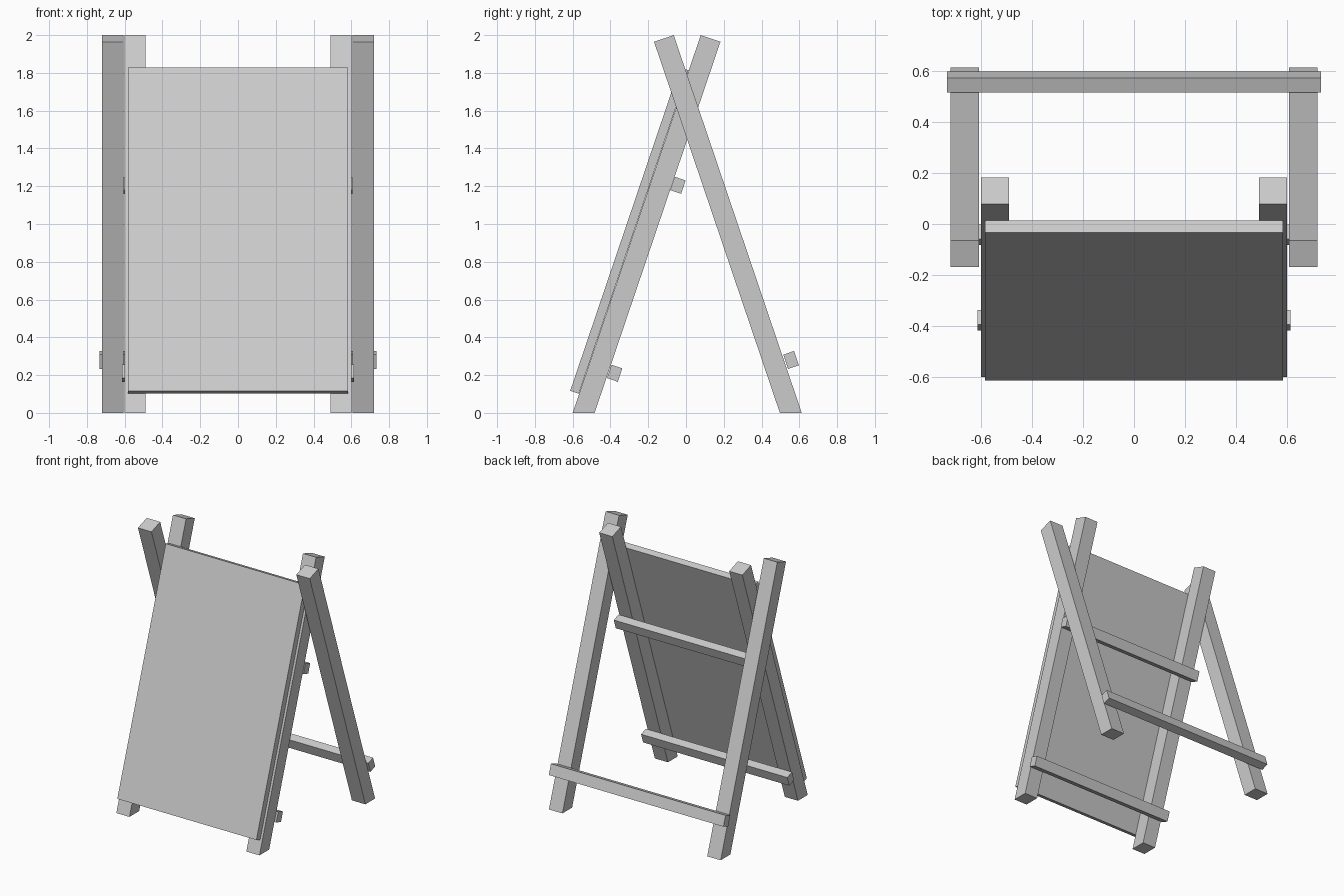
import bpy, bmesh, math

if "Cube" in bpy.data.objects:
    bpy.data.objects.remove(bpy.data.objects["Cube"])

LEAN = math.atan(0.339)            # tilt of both frames from vertical
C, S = math.cos(LEAN), math.sin(LEAN)


def prism(name, x0, x1, profile):
    """Extrude a side profile of (y, z) points from x0 to x1."""
    bm = bmesh.new()
    face = bm.faces.new([bm.verts.new((x0, y, z)) for y, z in profile])
    ext = bmesh.ops.extrude_face_region(bm, geom=[face])
    moved = [v for v in ext["geom"] if isinstance(v, bmesh.types.BMVert)]
    bmesh.ops.translate(bm, verts=moved, vec=(x1 - x0, 0, 0))
    bmesh.ops.recalc_face_normals(bm, faces=bm.faces)
    mesh = bpy.data.meshes.new(name)
    bm.to_mesh(mesh)
    bm.free()
    obj = bpy.data.objects.new(name, mesh)
    bpy.context.collection.objects.link(obj)
    return obj


def tilted(y, z, length, depth):
    """Rectangle leaning back, (y, z) is its lower front corner."""
    return [(y, z), (y + depth * C, z - depth * S),
            (y + depth * C + length * S, z - depth * S + length * C),
            (y + length * S, z + length * C)]


def flip(profile):
    return [(-y, z) for y, z in profile]


def leg(foot_y, depth=0.11):
    """Leg with a level foot and a square-cut top at z = 2."""
    top_y = foot_y + 2 * math.tan(LEAN)
    return [(foot_y, 0), (foot_y + depth / C, 0),
            (top_y + depth * C, 2 - depth * S), (top_y, 2)]


# Legs of both frames
for side, sx in (("left", -1), ("right", 1)):
    prism("front_leg_" + side, sx * 0.49, sx * 0.60, leg(-0.60))
    prism("back_leg_" + side, sx * 0.607, sx * 0.72, flip(leg(-0.613)))

# Sign board resting on the front legs
prism("board", -0.583, 0.583, tilted(-0.613, 0.117, 1.808, 0.048))

# Rails behind the front legs
prism("lower_rail", -0.613, 0.613, tilted(-0.418, 0.184, 0.075, 0.06))
prism("upper_rail", -0.607, 0.607, tilted(-0.083, 1.179, 0.075, 0.06))

# Rail on the outside of the back legs
prism("back_rail", -0.732, 0.732, flip(tilted(-0.5975, 0.252, 0.08, 0.06)))
